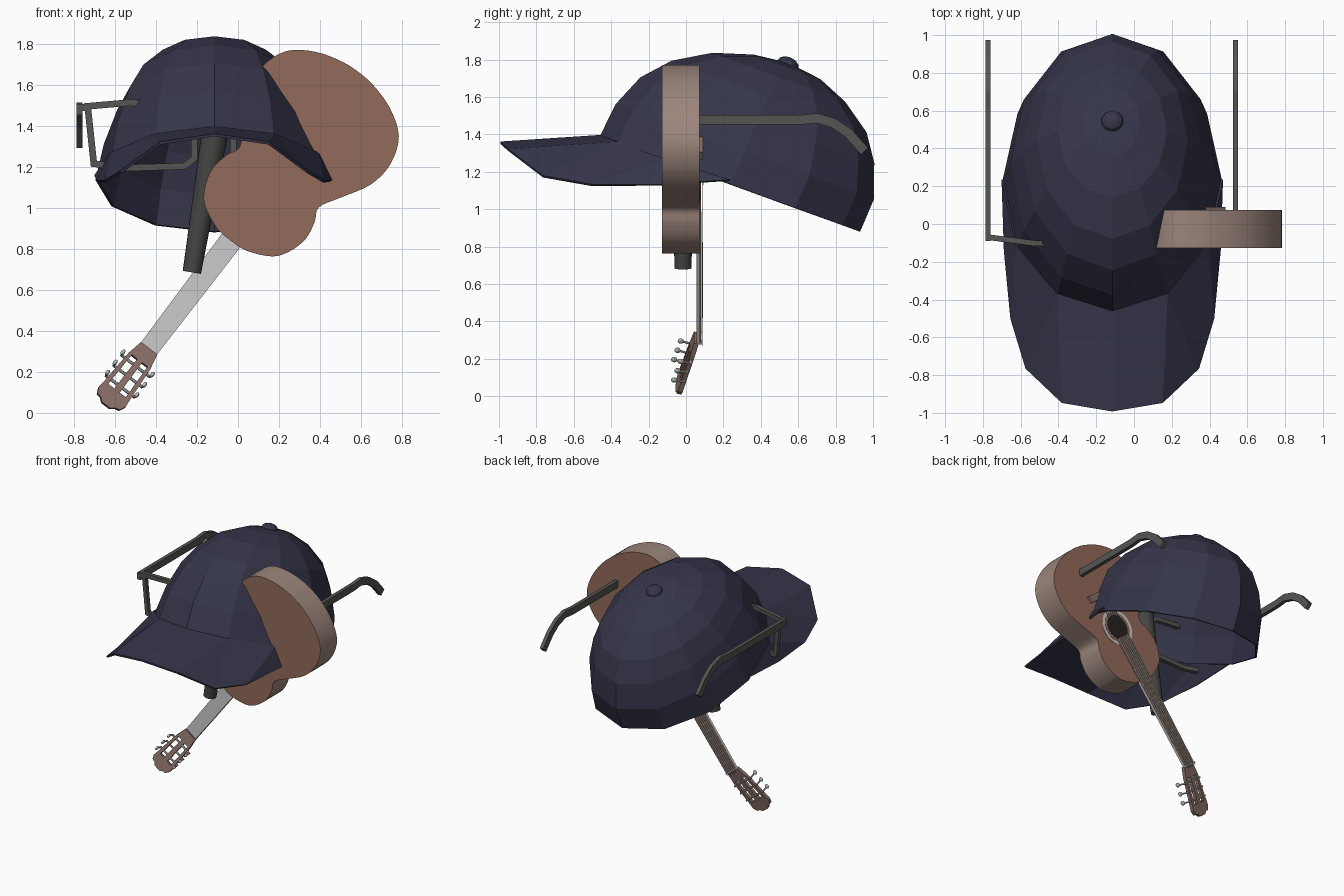
import bpy, bmesh, math
from mathutils import Matrix, Vector

if "Cube" in bpy.data.objects:
    bpy.data.objects.remove(bpy.data.objects["Cube"])

CX = -0.115  # cap and glasses centre line


def mat(name, r, g, b):
    m = bpy.data.materials.new(name)
    m.diffuse_color = (r, g, b, 1)
    m.use_nodes = True
    m.node_tree.nodes["Principled BSDF"].inputs["Base Color"].default_value = m.diffuse_color
    return m


NAVY = mat("navy cloth", .036, .036, .07)
WOOD = mat("brown wood", .29, .145, .105)
SIDE = mat("pale side wood", .33, .235, .20)
NECK = mat("light grey", .60, .60, .60)
HEAD = mat("headstock wood", .25, .16, .135)
FRAME = mat("dark frame", .09, .09, .085)
MIC = mat("charcoal", .06, .06, .058)
METAL = mat("silver metal", .52, .54, .52)
BLACK = mat("black", .02, .015, .012)


def finish(name, bm, mats, matrix=None, smooth=False):
    if matrix:
        bm.transform(matrix)
    bmesh.ops.recalc_face_normals(bm, faces=bm.faces)
    me = bpy.data.meshes.new(name)
    bm.to_mesh(me)
    bm.free()
    for m in mats:
        me.materials.append(m)
    ob = bpy.data.objects.new(name, me)
    bpy.context.collection.objects.link(ob)
    if smooth:
        bpy.ops.object.select_all(action='DESELECT')
        ob.select_set(True)
        bpy.context.view_layer.objects.active = ob
        bpy.ops.object.shade_smooth_by_angle(angle=math.radians(35))
    return ob


def add_prism(bm, pts, h0, h1, side_index=0):
    lo = [bm.verts.new((a, b, h0)) for a, b in pts]
    hi = [bm.verts.new((a, b, h1)) for a, b in pts]
    bm.faces.new(lo)
    bm.faces.new(hi)
    for i in range(len(pts)):
        j = (i + 1) % len(pts)
        bm.faces.new((lo[i], lo[j], hi[j], hi[i])).material_index = side_index


def add_rod(bm, p, q, r1, r2, seg=8):
    p, q = Vector(p), Vector(q)
    m = Matrix.Translation((p + q) / 2) @ (q - p).to_track_quat('Z', 'Y').to_matrix().to_4x4()
    bmesh.ops.create_cone(bm, cap_ends=True, segments=seg, radius1=r1, radius2=r2,
                          depth=(q - p).length, matrix=m)


def add_ribbon(bm, path, width, h0, h1, closed=False):
    """Flat strip of constant width along a 2D path, given a thickness."""
    P = [Vector(p) for p in path]
    n, rows = len(P), []
    for i in range(n):
        a = P[i - 1] if (i or closed) else P[i]
        b = P[(i + 1) % n] if (i < n - 1 or closed) else P[i]
        d1, d2 = (P[i] - a).normalized(), (b - P[i]).normalized()
        t = (d1 + d2).normalized()
        k = max(.6, t.dot(d2 if d2.length else d1))
        o = Vector((-t.y, t.x)) * width / 2 / k
        rows.append([bm.verts.new((*(P[i] + s * o), h)) for s, h in
                     ((1, h0), (1, h1), (-1, h1), (-1, h0))])
    for i in range(n if closed else n - 1):
        r, q = rows[i], rows[(i + 1) % n]
        for k in range(4):
            bm.faces.new((r[k], r[(k + 1) % 4], q[(k + 1) % 4], q[k]))
    if not closed:
        bm.faces.new(rows[0])
        bm.faces.new(rows[-1])


def catmull(pts, steps):
    out = []
    for i in range(len(pts) - 1):
        p = [Vector(pts[max(0, min(len(pts) - 1, i + k))]) for k in (-1, 0, 1, 2)]
        for s in range(steps):
            t = s / steps
            out.append(.5 * (2 * p[1] + (p[2] - p[0]) * t + (2 * p[0] - 5 * p[1] + 4 * p[2] - p[3]) * t * t
                             + (3 * p[1] - p[0] - 3 * p[2] + p[3]) * t ** 3))
    return out + [Vector(pts[-1])]


# Cap crown: twelve-sided rings on a tilted axis (height, front, back, half width)
def cap_point(x, u, w):
    return (CX + x, .235 + .94 * u + .345 * w, 1.135 - .345 * u + .94 * w)


RINGS = [(0, -.74, .74, .58), (.19, -.72, .75, .54), (.37, -.645, .685, .475),
         (.51, -.52, .59, .40), (.625, -.33, .425, .29), (.692, -.12, .26, .15)]
bm = bmesh.new()
rows = []
for w, f, b, hw in RINGS:
    rows.append([bm.verts.new(cap_point(hw * math.sin(a), (f + b) / 2 - (b - f) / 2 * math.cos(a), w))
                 for a in (k * math.pi / 6 for k in range(12))])
for r, q in zip(rows, rows[1:]):
    for k in range(12):
        bm.faces.new((r[k], r[(k + 1) % 12], q[(k + 1) % 12], q[k]))
apex = bm.verts.new(cap_point(0, .07, .715))
for k in range(12):
    bm.faces.new((rows[-1][k], rows[-1][(k + 1) % 12], apex))
crown = finish("cap_crown", bm, [NAVY])
sol = crown.modifiers.new("thickness", 'SOLIDIFY')
sol.thickness, sol.offset = .014, -1

# Cap brim, curved down at both sides
inner = [(0, -.46, 1.39), (.29, -.367, 1.356), (.505, -.112, 1.265), (.58, .235, 1.155)]
outer = [(0, -.992, 1.355), (.265, -.947, 1.315), (.455, -.765, 1.175), (.535, -.5, 1.128), (.568, -.14, 1.13)]
bm = bmesh.new()
for s in (1, -1):
    I, O = [[bm.verts.new((CX + s * x, y, z)) for x, y, z in L] for L in (inner, outer)]
    for f in ((I[0], I[1], O[1], O[0]), (I[1], O[2], O[1]), (I[1], I[2], O[3], O[2]), (I[2], I[3], O[4], O[3])):
        bm.faces.new(f)
bmesh.ops.remove_doubles(bm, verts=bm.verts, dist=.0005)
brim = finish("cap_brim", bm, [NAVY])
sol = brim.modifiers.new("thickness", 'SOLIDIFY')
sol.thickness, sol.offset = .014, 0

# Cap button
bm = bmesh.new()
bmesh.ops.create_uvsphere(bm, u_segments=10, v_segments=6, radius=.06)
finish("cap_button", bm, [NAVY], Matrix.Translation((CX, .545, 1.775)) @ Matrix.Rotation(-.4, 4, 'X')
       @ Matrix.Diagonal((1, 1, .65, 1)))

# Glasses: lens rims, bridge, hinges and temple arms
RIM = [(.615, 1.495), (.41, 1.513), (.15, 1.49), (.095, 1.42), (.095, 1.24), (.145, 1.203), (.41, 1.195), (.585, 1.215)]
ARM = [(-.09, 1.478), (.61, 1.478), (.70, 1.487), (.79, 1.46), (.87, 1.405), (.955, 1.31)]
XZ = Matrix(((1, 0, 0, 0), (0, 0, 1, 0), (0, 1, 0, 0), (0, 0, 0, 1)))
YZ = Matrix(((0, 0, 1, 0), (1, 0, 0, 0), (0, 1, 0, 0), (0, 0, 0, 1)))
bm = bmesh.new()
for s in (1, -1):
    add_ribbon(bm, [(s * x, z) for x, z in RIM], .032, -.015, .015, True)
    add_ribbon(bm, [(s * .60, 1.492), (s * .662, 1.488)], .034, -.015, .015)
add_ribbon(bm, [(-.095, 1.41), (0, 1.43), (.095, 1.41)], .03, -.015, .015)
for v in bm.verts:
    v.co.z += -.103 + max(0, abs(v.co.x) - .4) * .13
    v.co.x += CX - .003
finish("glasses_front", bm, [FRAME], XZ)
for s, side in ((1, "right"), (-1, "left")):
    bm = bmesh.new()
    x = CX - .003 + s * .655
    add_ribbon(bm, ARM, .052, x - .014, x + .014)
    finish("glasses_arm_" + side, bm, [FRAME], YZ)

# Microphone: tapered handle, collar and round head inside the cap
bm = bmesh.new()
add_rod(bm, (-.225, -.016, .685), (-.104, -.016, 1.42), .045, .066, 20)
finish("microphone_handle", bm, [MIC], smooth=True)
bm = bmesh.new()
add_rod(bm, (-.104, -.016, 1.42), (-.098, -.016, 1.46), .075, .085, 20)
bmesh.ops.create_uvsphere(bm, u_segments=20, v_segments=12, radius=.105,
                          matrix=Matrix.Translation((-.087, -.016, 1.52)))
finish("microphone_head", bm, [METAL], smooth=True)

# Guitar frame: local x across, y from nut to tail, z towards the strings
G = Matrix(((-.796, .605, 0, -.437), (0, 0, 1, 0), (.605, .796, 0, .31), (0, 0, 0, 1)))
HALF = [(0, .665), (.09, .672), (.208, .727), (.262, .803), (.285, .894), (.27, .985), (.243, 1.055),
        (.298, 1.155), (.378, 1.298), (.393, 1.437), (.343, 1.567), (.225, 1.65), (.09, 1.69), (0, 1.697)]
half = [(p.x, p.y) for p in catmull(HALF, 4)]
bm = bmesh.new()
add_prism(bm, half + [(-x, y) for x, y in half[-2:0:-1]], -.128, .073, 1)
finish("guitar_body", bm, [WOOD, SIDE], G, True)


def circle(r, y, n=32):
    return [(r * math.cos(2 * math.pi * k / n), y + r * math.sin(2 * math.pi * k / n)) for k in range(n)]


# Sound hole and rosette as thin plates
for name, r, top, m in (("rosette", .135, .075, NECK), ("rosette_inner", .112, .0765, WOOD), ("sound_hole", .09, .078, BLACK)):
    bm = bmesh.new()
    add_prism(bm, circle(r, 1.075), .072, top)
    finish(name, bm, [m], G)


def taper(y0, y1, w0, w1):
    return [(-w0, y0), (w0, y0), (w1, y1), (-w1, y1)]


# Neck, fretboard, bridge
for name, pts, h0, h1, m in (("guitar_neck", taper(0, .69, .049, .056), .056, .07, NECK),
                             ("fretboard", taper(0, 1.0, .049, .059), .07, .081, SIDE),
                             ("bridge", taper(1.30, 1.35, .13, .13), .073, .09, HEAD)):
    bm = bmesh.new()
    add_prism(bm, pts, h0, h1)
    finish(name, bm, [m], G)

# Frets and strings
bm = bmesh.new()
for k in range(1, 18):
    y = 1.3 * (1 - 2 ** (-k / 12))
    add_prism(bm, taper(y - .002, y + .002, .05, .05), .08, .083)
add_prism(bm, taper(-.004, .006, .05, .05), .07, .088)
finish("frets", bm, [METAL], G)
bm = bmesh.new()
for k in range(6):
    c = (k - 2.5) / 2.5
    add_rod(bm, (c * .04, -.02, .087), (c * .05, 1.325, .091), .002, .002, 4)
finish("strings", bm, [METAL], G)

# Slotted headstock tilted back, with rollers and tuning pegs
H = G @ Matrix.Translation((0, 0, .068)) @ Matrix.Rotation(math.radians(16), 4, 'X')
bm = bmesh.new()
add_prism(bm, [(-.05, 0), (.05, 0), (.066, -.08), (-.066, -.08)], -.026, 0)
add_prism(bm, [(-.078, -.27), (.078, -.27), (.082, -.31), (.068, -.34), (.045, -.345), (.025, -.362),
               (-.025, -.362), (-.045, -.345), (-.068, -.34), (-.082, -.31)], -.026, 0)
add_prism(bm, taper(-.27, -.08, .017, .015), -.026, 0)
for s in (1, -1):
    add_prism(bm, [(s * .048, -.08), (s * .066, -.08), (s * .078, -.27), (s * .054, -.27)], -.026, 0)
finish("headstock", bm, [HEAD], H)
bm = bmesh.new()
for s in (1, -1):
    for y in (-.11, -.175, -.24):
        add_rod(bm, (s * .01, y, -.012), (s * .088, y, -.012), .008, .008)
        add_rod(bm, (s * .086, y, -.005), (s * .09, y, -.06), .006, .006)
        bmesh.ops.create_uvsphere(bm, u_segments=10, v_segments=6, radius=.017, matrix=Matrix.Translation(
            (s * .09, y, -.068)) @ Matrix.Diagonal((.6, 1, 1, 1)))
finish("tuning_pegs", bm, [METAL], H, True)
